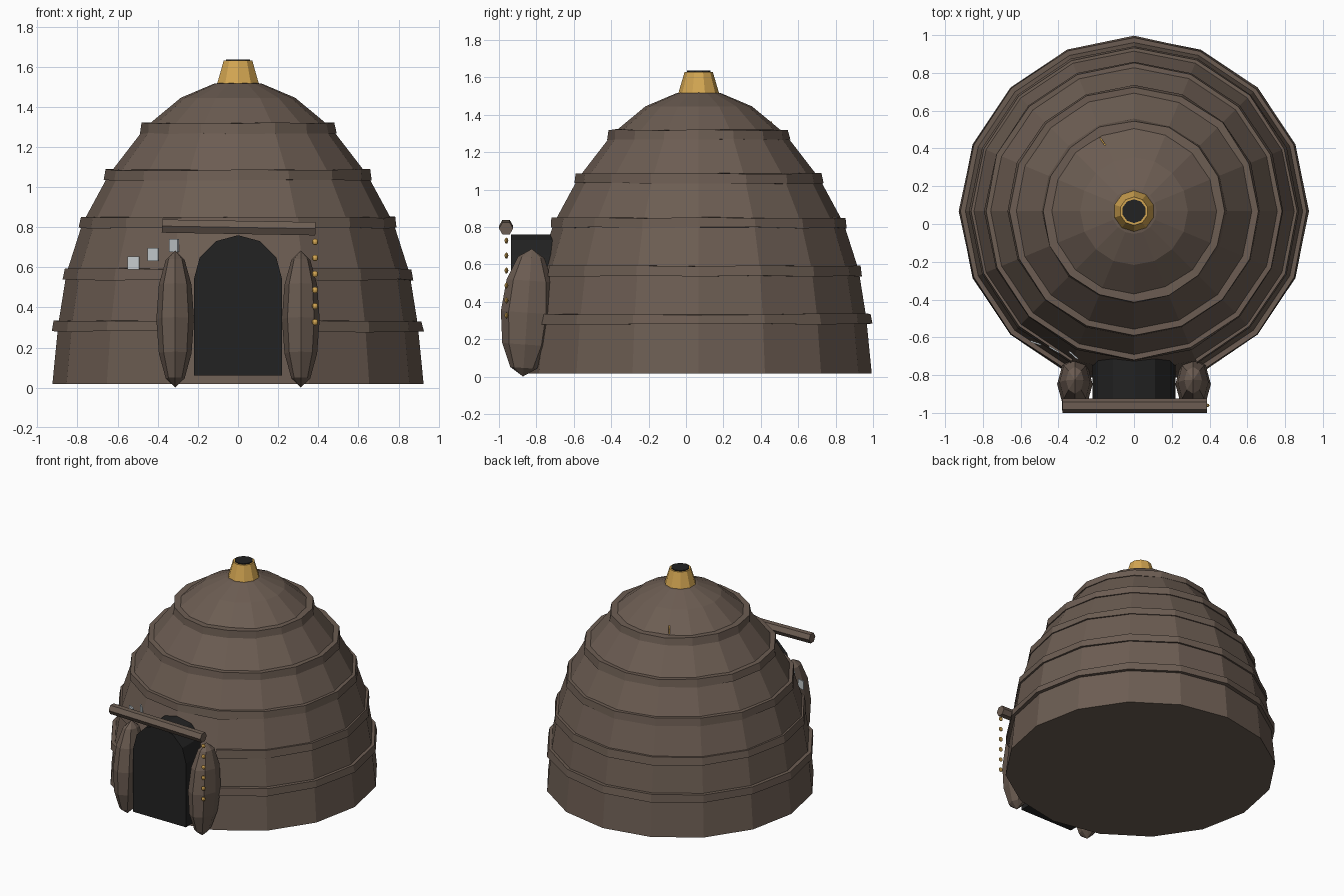
import bpy, bmesh, math, random
from mathutils import Matrix, Vector

if "Cube" in bpy.data.objects:
    bpy.data.objects.remove(bpy.data.objects["Cube"])

random.seed(4)
CY, SIDES = 0.068, 16      # dome axis and facet count


def material(name, rgb):
    m = bpy.data.materials.new(name)
    m.diffuse_color = (*rgb, 1)
    m.use_nodes = True
    m.node_tree.nodes["Principled BSDF"].inputs["Base Color"].default_value = m.diffuse_color
    return m


BROWN = material("mud brown", (0.150, 0.109, 0.085))
GOLD = material("brass gold", (0.66, 0.385, 0.085))
DARK = material("opening black", (0.016, 0.016, 0.016))
SILVER = material("pale silver", (0.56, 0.60, 0.62))


def finish(name, bm, mat):
    bmesh.ops.recalc_face_normals(bm, faces=bm.faces)
    me = bpy.data.meshes.new(name)
    bm.to_mesh(me)
    bm.free()
    me.materials.append(mat)
    ob = bpy.data.objects.new(name, me)
    bpy.context.collection.objects.link(ob)
    return ob


def ring(bm, r, z, n, idx=None, jitter=0.0):
    out = []
    for i in (idx or range(n)):
        a = -math.pi / 2 + 2 * math.pi * i / n
        rr = r + random.uniform(-jitter, jitter)
        zz = z + random.uniform(-jitter, jitter)
        out.append(bm.verts.new((rr * math.cos(a), CY + rr * math.sin(a), zz)))
    return out


def skin(bm, rings, closed=True):
    for a, b in zip(rings, rings[1:]):
        n = len(a)
        for i in range(n if closed else n - 1):
            j = (i + 1) % n
            bm.faces.new((a[i], a[j], b[j], b[i]))


def lathe(name, profile, n, mat):
    bm = bmesh.new()
    rings = [ring(bm, r, z, n) for r, z in profile]
    skin(bm, rings)
    bm.faces.new(rings[0])
    bm.faces.new(rings[-1])
    return finish(name, bm, mat)


# Dome body
lathe("dome_body", [(0.925, 0.018), (0.895, 0.32), (0.855, 0.57), (0.775, 0.82),
                    (0.645, 1.06), (0.46, 1.30), (0.285, 1.445), (0.12, 1.515),
                    (0.03, 1.53)], SIDES, BROWN)

# Raised bands; the two lowest stop either side of the doorway
for k, (z, r, gap) in enumerate([(0.307, 0.925, True), (0.565, 0.872, True),
                                 (0.823, 0.792, False), (1.06, 0.668, False),
                                 (1.293, 0.488, False)]):
    bm = bmesh.new()
    idx = list(range(1, SIDES)) if gap else list(range(SIDES))
    h, d = 0.027, 0.08
    loops = [ring(bm, rr, zz, SIDES, idx, 0.004) for rr, zz in
             ((r - d, z - h), (r, z - h), (r - 0.008, z + h), (r - d, z + h))]
    skin(bm, loops + [loops[0]], closed=not gap)
    if gap:
        for e in (0, -1):
            bm.faces.new([l[e] for l in loops])
    finish(f"band_{k + 1}", bm, BROWN)

# Smoke vent with dark mouth
lathe("vent_collar", [(0.115, 1.495), (0.075, 1.63)], 10, GOLD)
lathe("vent_mouth", [(0.063, 1.55), (0.063, 1.636)], 10, DARK)

# Arched dark doorway block
bm = bmesh.new()
outline = [(-0.22, 0.06), (0.22, 0.06)]
outline += [(0.22 * math.cos(math.pi * i / 6), 0.54 + 0.22 * math.sin(math.pi * i / 6))
            for i in range(7)]
f = bm.faces.new([bm.verts.new((x, -0.935, z)) for x, z in outline])
ext = bmesh.ops.extrude_face_region(bm, geom=[f])
bmesh.ops.translate(bm, vec=(0, 0.27, 0),
                    verts=[v for v in ext["geom"] if isinstance(v, bmesh.types.BMVert)])
finish("doorway", bm, DARK)

# Boulder-like door jambs
for side, s in (("left", -1), ("right", 1)):
    bm = bmesh.new()
    bmesh.ops.create_uvsphere(bm, u_segments=8, v_segments=6, radius=1)
    bmesh.ops.transform(bm, verts=bm.verts, matrix=Matrix.Translation((s * 0.313, -0.848, 0.342))
                        @ Matrix.Rotation(math.radians(-4), 4, "X")
                        @ Matrix.Diagonal((0.094, 0.142, 0.342, 1)))
    finish(f"jamb_{side}", bm, BROWN)

# Lintel log, slightly tilted
bm = bmesh.new()
bmesh.ops.create_cone(bm, cap_ends=True, segments=6, radius1=0.038, radius2=0.038, depth=0.765)
bmesh.ops.transform(bm, verts=bm.verts, matrix=Matrix.Translation((0.003, -0.962, 0.799))
                    @ Matrix.Rotation(math.radians(91), 4, "Y"))
finish("lintel", bm, BROWN)

# Hanging beads
for i in range(6):
    bm = bmesh.new()
    bmesh.ops.create_uvsphere(bm, u_segments=8, v_segments=6, radius=1)
    bmesh.ops.transform(bm, verts=bm.verts, matrix=Matrix.Translation((0.384, -0.96, 0.727 - 0.08 * i))
                        @ Matrix.Diagonal((0.016, 0.010, 0.016, 1)))
    finish(f"bead_{i + 1}", bm, GOLD)


def plate(name, loc, turn, size, mat, lean=0):
    bm = bmesh.new()
    bmesh.ops.create_cube(bm, size=1)
    bmesh.ops.transform(bm, verts=bm.verts, matrix=Matrix.Translation(loc)
                        @ Matrix.Rotation(math.radians(turn), 4, "Z")
                        @ Matrix.Rotation(math.radians(lean), 4, "X")
                        @ Matrix.Diagonal((*size, 1)))
    finish(name, bm, mat)


# Pale plates beside the door
for i, (x, y, z, turn) in enumerate([(-0.52, -0.63, 0.622, -18), (-0.423, -0.665, 0.663, -30),
                                     (-0.32, -0.695, 0.708, -42)]):
    plate(f"wall_plate_{i + 1}", (x, y, z), turn, (0.06, 0.008, 0.065), SILVER)

# Small gold sliver on the back of the roof
plate("roof_sliver", (-0.165, 0.435, 1.345), -55, (0.055, 0.008, 0.04), GOLD)
